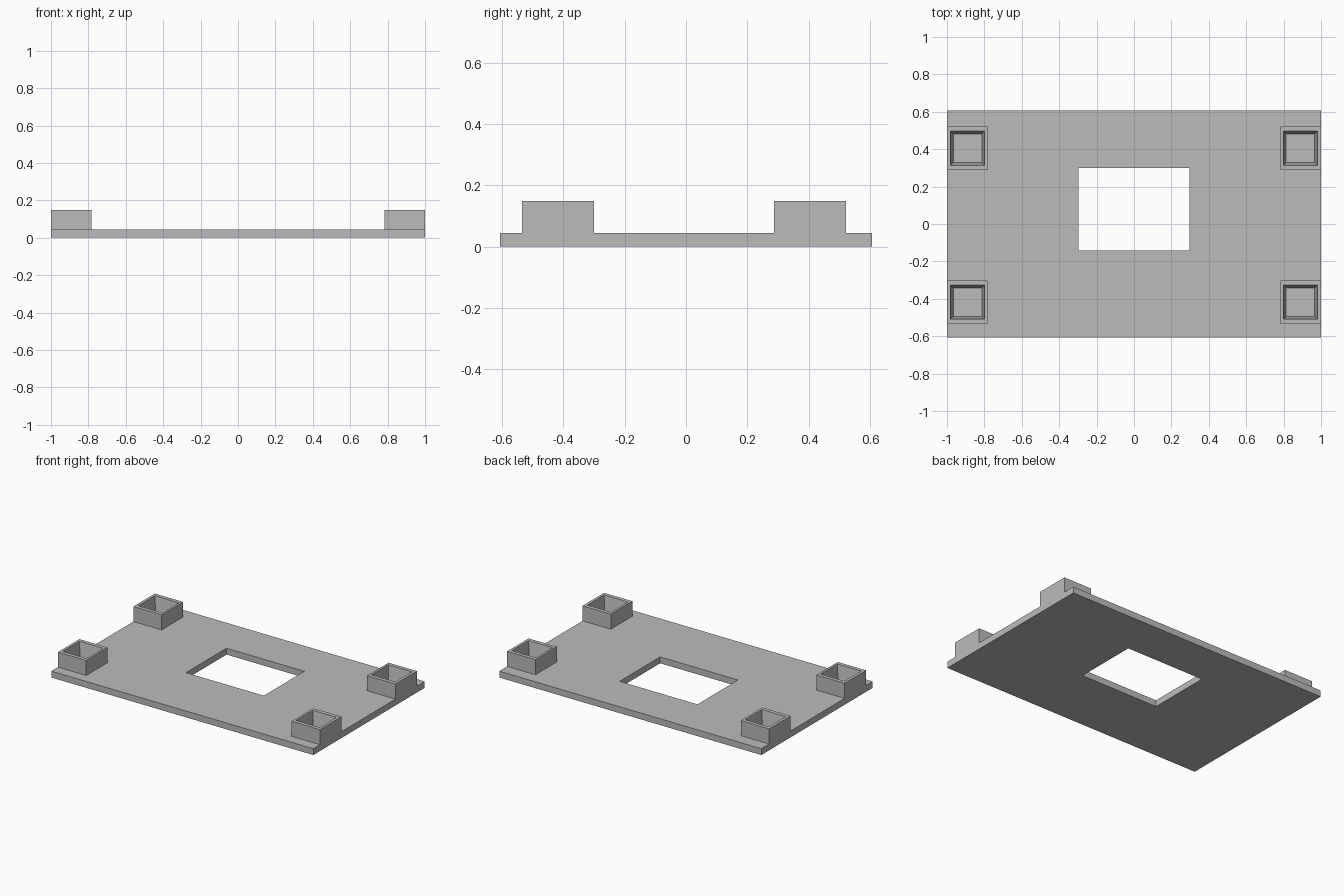
import bpy
import bmesh

cube = bpy.data.objects.get("Cube")
if cube:
    bpy.data.objects.remove(cube, do_unlink=True)

grey = bpy.data.materials.new("plain grey")
grey.use_nodes = True
grey.diffuse_color = (0.5, 0.5, 0.5, 1)
grey.node_tree.nodes["Principled BSDF"].inputs["Base Color"].default_value = (0.5, 0.5, 0.5, 1)

PLATE_TOP = 0.044
SOCKET_TOP = 0.148


def stacked_rectangles(name, loops, closed):
    """Bridge rectangles (x0, x1, y0, y1, z); closed joins last to first, else the last is capped."""
    bm = bmesh.new()
    rings = [[bm.verts.new(p) for p in ((x0, y0, z), (x1, y0, z), (x1, y1, z), (x0, y1, z))]
             for x0, x1, y0, y1, z in loops]
    pairs = list(zip(rings, rings[1:]))
    if closed:
        pairs.append((rings[-1], rings[0]))
    else:
        bm.faces.new(rings[-1])
        bm.faces.new(rings[0][::-1])
    for a, b in pairs:
        for i in range(4):
            j = (i + 1) % 4
            bm.faces.new((a[i], a[j], b[j], b[i]))
    bmesh.ops.recalc_face_normals(bm, faces=bm.faces)
    mesh = bpy.data.meshes.new(name)
    bm.to_mesh(mesh)
    bm.free()
    mesh.materials.append(grey)
    obj = bpy.data.objects.new(name, mesh)
    bpy.context.collection.objects.link(obj)
    return obj


# Base plate with a rectangular window
outline = (-1, 1, -0.607, 0.607)
window = (-0.297, 0.297, -0.142, 0.299)
stacked_rectangles("base_plate", [(*outline, 0), (*outline, PLATE_TOP),
                                  (*window, PLATE_TOP), (*window, 0)], True)

# Four corner sockets with tapered pockets
for side, sx in (("left", 1), ("right", -1)):
    for end, y in (("front", -0.418), ("back", 0.405)):
        def rect(x0, x1, half):
            return (*sorted((sx * x0, sx * x1)), y - half, y + half)
        outer = rect(0.784, 1.0, 0.117)
        mouth = rect(0.799, 0.981, 0.091)
        floor = rect(0.814, 0.966, 0.076)
        stacked_rectangles(f"{end}_{side}_socket",
                           [(*outer, PLATE_TOP), (*outer, SOCKET_TOP),
                            (*mouth, SOCKET_TOP), (*floor, PLATE_TOP + 0.001)], False)
